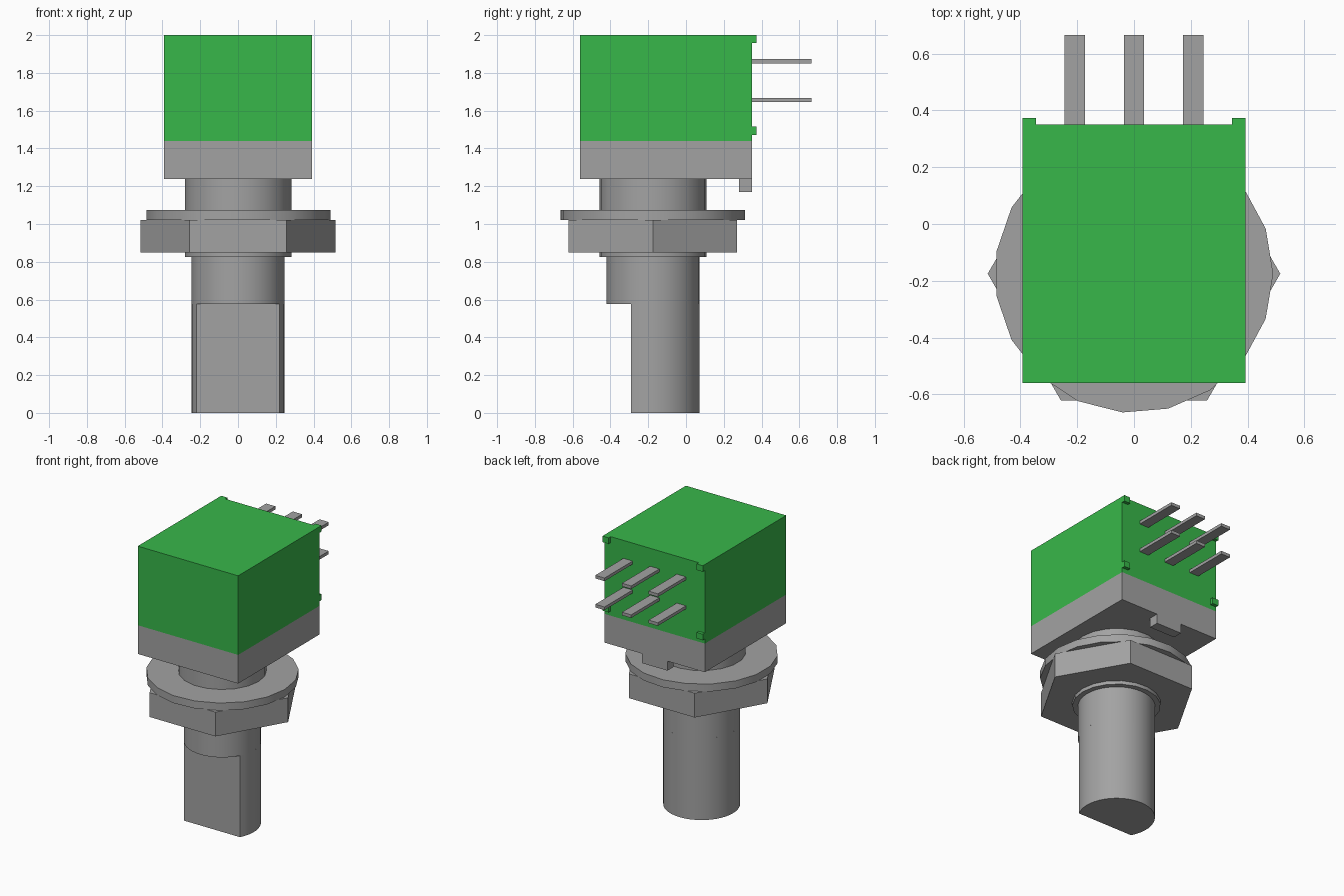
import bpy, bmesh, math

if "Cube" in bpy.data.objects:
    bpy.data.objects.remove(bpy.data.objects["Cube"], do_unlink=True)

AXIS_Y = -0.175  # shaft axis, offset from the body


def material(name, rgb):
    m = bpy.data.materials.new(name)
    m.use_nodes = True
    colour = (*rgb, 1)
    m.diffuse_color = colour
    m.node_tree.nodes["Principled BSDF"].inputs["Base Color"].default_value = colour
    return m


GREEN = material("green plastic", (0.039, 0.475, 0.068))
GREY = material("grey metal", (0.365, 0.365, 0.365))


def prism(name, outline, z0, z1, mat, smooth=False):
    """Extrude a counter-clockwise xy outline from z0 to z1."""
    bm = bmesh.new()
    face = bm.faces.new([bm.verts.new((x, y, z0)) for x, y in outline])
    ext = bmesh.ops.extrude_face_region(bm, geom=[face])
    for v in ext["geom"]:
        if isinstance(v, bmesh.types.BMVert):
            v.co.z = z1
    bmesh.ops.recalc_face_normals(bm, faces=bm.faces)
    me = bpy.data.meshes.new(name)
    bm.to_mesh(me)
    bm.free()
    me.materials.append(mat)
    ob = bpy.data.objects.new(name, me)
    bpy.context.collection.objects.link(ob)
    if smooth:
        bpy.ops.object.select_all(action='DESELECT')
        ob.select_set(True)
        bpy.context.view_layer.objects.active = ob
        bpy.ops.object.shade_smooth_by_angle(angle=math.radians(30))
    return ob


def box(name, x0, x1, y0, y1, z0, z1, mat):
    return prism(name, [(x0, y0), (x1, y0), (x1, y1), (x0, y1)], z0, z1, mat)


def ring(radius, sides):
    return [(radius * math.cos(2 * math.pi * i / sides),
             AXIS_Y + radius * math.sin(2 * math.pi * i / sides)) for i in range(sides)]


# Body: green housing on a grey mounting plate
box("housing", -0.393, 0.393, -0.56, 0.35, 1.44, 2.0, GREEN)
box("mounting_plate", -0.393, 0.393, -0.56, 0.35, 1.237, 1.44, GREY)
box("locating_tab", -0.1, 0.1, 0.28, 0.35, 1.17, 1.237, GREY)

# Small standoffs at the four corners of the back
for side, s in (("left", 1), ("right", -1)):
    x0, x1 = sorted((s * 0.345, s * 0.393))
    box(f"upper_{side}_standoff", x0, x1, 0.35, 0.373, 1.957, 2.0, GREEN)
    box(f"lower_{side}_standoff", x0, x1, 0.35, 0.373, 1.472, 1.515, GREEN)

# Two rows of three terminal pins
for row, z in (("upper", 1.862), ("lower", 1.657)):
    for col, x in (("right", -0.209), ("middle", 0), ("left", 0.209)):
        box(f"{row}_{col}_pin", x - 0.036, x + 0.036, 0.35, 0.665, z - 0.011, z + 0.011, GREY)

# Bushing, washer and hex nut
prism("bushing", ring(0.284, 19), 0.825, 1.237, GREY, True)
prism("washer", ring(0.49, 19), 1.022, 1.075, GREY, True)
prism("hex_nut", ring(0.515, 6), 0.85, 1.022, GREY)

# Shaft: full round above, D-shaped with a front flat below
R, FLAT = 0.247, 0.115
prism("shaft_upper", ring(R, 40), 0.577, 0.825, GREY, True)
a0 = -math.asin(FLAT / R)
a1 = math.pi - a0
N = 28
d_outline = [(R * math.cos(a0 + (a1 - a0) * i / N),
              AXIS_Y + R * math.sin(a0 + (a1 - a0) * i / N)) for i in range(N + 1)]
prism("shaft_flatted", d_outline, 0.0, 0.577, GREY, True)
